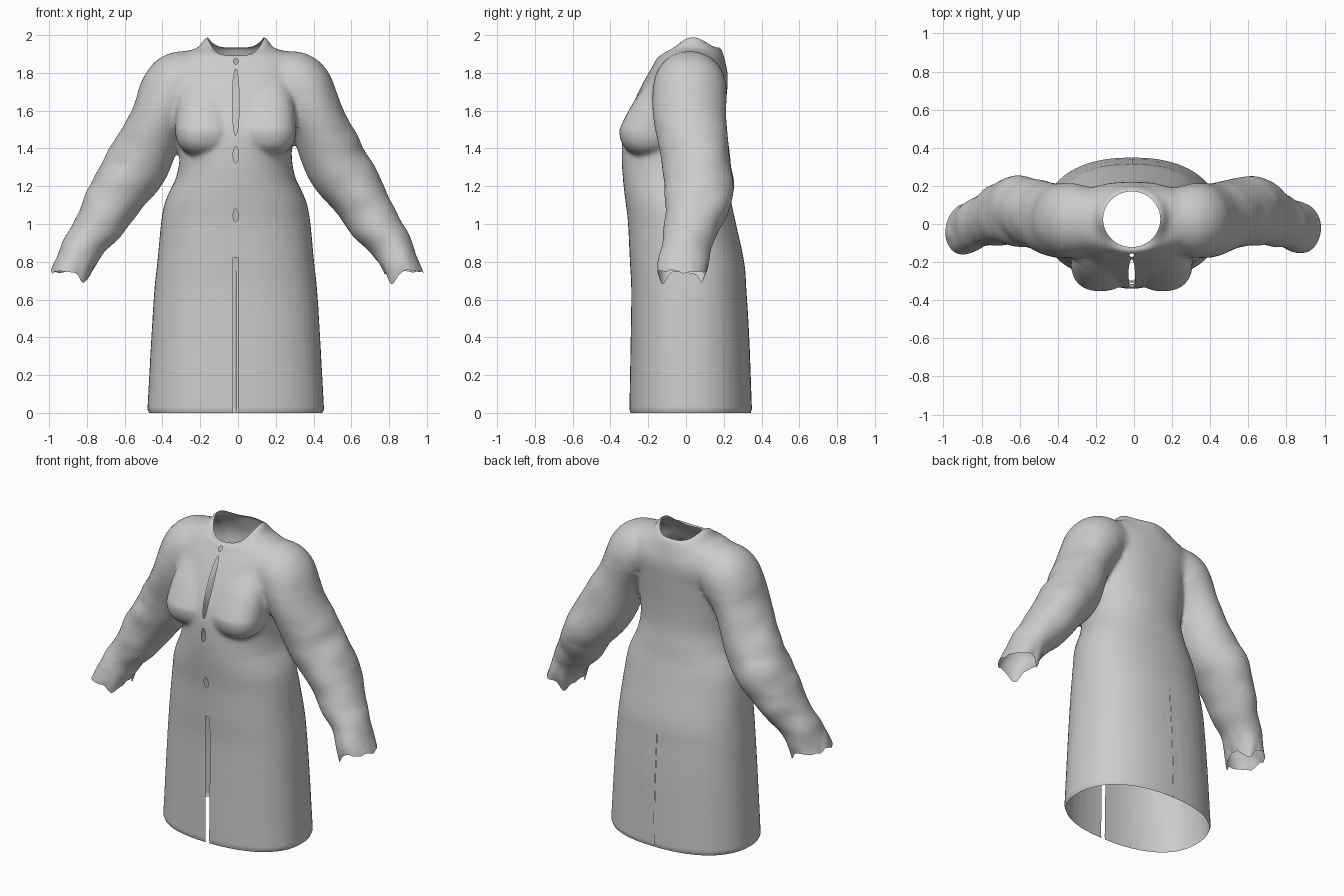
import bpy, bmesh, math
from mathutils import Vector, noise

if "Cube" in bpy.data.objects:
    bpy.data.objects.remove(bpy.data.objects["Cube"])

CX = -0.012     # centre line of the coat
SIDES = 48


def spline(rows, steps=6):
    """Catmull-Rom interpolation through rows of numbers."""
    out = []
    for i in range(len(rows) - 1):
        p = [rows[max(i - 1, 0)], rows[i], rows[i + 1], rows[min(i + 2, len(rows) - 1)]]
        for s in range(steps):
            t = s / steps
            out.append([0.5 * (2 * b + (c - a) * t + (2 * a - 5 * b + 4 * c - d) * t * t
                               + (3 * b - a - 3 * c + d) * t ** 3) for a, b, c, d in zip(*p)])
    return out + [list(rows[-1])]


def loft(bm, rings):
    """Closed tube through a list of rings of points."""
    vs = [[bm.verts.new(p) for p in r] for r in rings]
    for a, b in zip(vs, vs[1:]):
        for i in range(SIDES):
            j = (i + 1) % SIDES
            bm.faces.new((a[i], a[j], b[j], b[i]))
    bm.faces.new(vs[0][::-1])
    bm.faces.new(vs[-1])


def power(v, n):
    return math.copysign(abs(v) ** (2 / n), v)


angles = [2 * math.pi * i / SIDES for i in range(SIDES)]
bm = bmesh.new()

# Skirt, waist, chest and shoulders: height, half width, front y, back y, squareness
body = [(-.1, .475, -.30, .355, 2.3), (0, .469, -.30, .35, 2.3), (.4, .447, -.293, .335, 2.3),
        (.65, .431, -.29, .32, 2.3), (.8, .415, -.297, .308, 2.3), (1.0, .396, -.307, .265, 2.2),
        (1.1, .379, -.318, .243, 2.2), (1.17, .352, -.327, .228, 2.2), (1.25, .315, -.335, .217, 2.2),
        (1.36, .297, -.34, .203, 2.1), (1.5, .305, -.33, .203, 2.2), (1.65, .32, -.275, .213, 2.3),
        (1.78, .34, -.21, .222, 2.4), (1.86, .335, -.16, .197, 2.3), (1.91, .27, -.125, .17, 2.2),
        (1.94, .17, -.05, .12, 2)]
rings = []
for z, w, yf, yb, n in spline(body):
    ring = []
    for a in angles:
        s = power(math.sin(a), n)
        y = 0.01 + s * ((yb - 0.01) if s > 0 else (0.01 - yf))
        ring.append(Vector((CX + w * power(math.cos(a), n), y, z)))
    rings.append(ring)
loft(bm, rings)

# Sleeves: centre x, centre z, radius across, centre y, radius in y
sleeve = spline([(.18, 1.755, .14, .02, .16), (.315, 1.73, .18, .02, .195), (.415, 1.56, .152, .02, .193),
                 (.525, 1.32, .167, .055, .182), (.628, 1.17, .152, .068, .183), (.72, 1.02, .132, .045, .158),
                 (.80, .90, .112, .01, .135), (.86, .80, .1, -.015, .135), (.905, .70, .092, -.03, .135),
                 (.95, .60, .09, -.03, .13)])
for side in (-1, 1):
    rings = []
    for i, (x, z, r, yc, ry) in enumerate(sleeve):
        p, q = sleeve[max(i - 1, 0)], sleeve[min(i + 1, len(sleeve) - 1)]
        t = Vector((q[0] - p[0], q[1] - p[1])).normalized()
        rings.append([Vector((-.004 + side * (x - t.y * r * math.cos(a)), yc + ry * math.sin(a),
                              z + t.x * r * math.cos(a))) for a in angles])
    loft(bm, rings)

# Bust: squarish rounded forms leaning back towards the shoulders
for side in (-1, 1):
    res = bmesh.ops.create_uvsphere(bm, u_segments=32, v_segments=20, radius=1)
    for v in res['verts']:
        p = 2.5
        v.co /= sum(abs(c) ** p for c in v.co) ** (1 / p)
        up = max(v.co.z, 0) * .33
        v.co = Vector((CX + side * .163 + v.co.x * .157, -.19 + v.co.y * .163 + up * .45,
                       1.5 + (up if up else v.co.z * .143)))

bmesh.ops.recalc_face_normals(bm, faces=bm.faces)
mesh = bpy.data.meshes.new("coat")
bm.to_mesh(mesh)
bm.free()
coat = bpy.data.objects.new("coat", mesh)
bpy.context.collection.objects.link(coat)
bpy.context.view_layer.objects.active = coat
coat.select_set(True)

# Fuse the parts into one skin
mod = coat.modifiers.new("fuse", 'REMESH')
mod.mode = 'VOXEL'
mod.voxel_size = 0.0125
bpy.ops.object.modifier_apply(modifier=mod.name)

bm = bmesh.new()
bm.from_mesh(coat.data)


def soften(verts, times):
    for _ in range(times):
        bmesh.ops.smooth_vert(bm, verts=verts, factor=0.5, use_axis_x=True, use_axis_y=True, use_axis_z=True)


# Soften everything a little, and the shoulder and chest blends more
soften(bm.verts[:], 3)
soften([v for v in bm.verts if v.co.z > 1.66], 14)

# Sleeve wrinkles
bm.normal_update()
for v in bm.verts:
    k = min(max((abs(v.co.x) - .42) / .2, 0), 1) if v.co.z > .66 else 0
    if k:
        n = noise.noise(Vector((v.co.x * 6, v.co.y * 6, v.co.z * 9)))
        v.co += v.normal * (n * .011 * k)


def cut(co, no):
    bmesh.ops.bisect_plane(bm, geom=bm.verts[:] + bm.edges[:] + bm.faces[:], plane_co=co, plane_no=no)


def remove(rule):
    bmesh.ops.delete(bm, geom=[f for f in bm.faces if rule(f.calc_center_median())], context='FACES')


# Open hem and cuffs
cut((0, 0, 0), (0, 0, 1))
remove(lambda c: c.z < 0)
cut((0, 0, .75), (0, 0, 1))
remove(lambda c: c.z < .75 and abs(c.x) > .6)


# Oval neck hole with its rim snapped to the oval
def oval(c):
    return math.hypot((c.x - CX) / .15, (c.y - .025) / .146)


remove(lambda c: c.z > 1.78 and oval(c) < 1)
for v in bm.verts:
    if v.is_boundary and v.co.z > 1.78:
        r = oval(v.co)
        v.co.x = CX + (v.co.x - CX) / r
        v.co.y = .025 + (v.co.y - .025) / r
soften([v for v in bm.verts if v.co.z > 1.78 and oval(v.co) < 1.3 and not v.is_boundary], 3)


def slit(z0, z1, half, front=True, lens=True):
    """Opening along the centre line, pointed at both ends if lens."""
    sign = -1 if front else 1
    for x in (CX - half, CX + half):
        cut((x, 0, 0), (1, 0, 0))
    for z in (z0, z1):
        cut((0, 0, z), (0, 0, 1))
    remove(lambda c: abs(c.x - CX) < half and z0 < c.z < z1 and c.y * sign > .08)
    if lens:
        mid, h = (z0 + z1) / 2, (z1 - z0) / 2
        for v in bm.verts:
            if abs(v.co.x - CX) < half + 1e-4 and abs(v.co.z - mid) < h + 1e-4 and v.co.y * sign > .08:
                t = (v.co.z - mid) / h
                v.co.x = CX + (v.co.x - CX) * math.sqrt(max(1 - t * t, .003))


# Front openings and back vent
slit(-.05, .82, .014, lens=False)
slit(1.01, 1.08, .014)
slit(1.32, 1.41, .014)
slit(1.47, 1.82, .018)
slit(1.84, 1.87, .012)
slit(-.05, .75, .001, front=False, lens=False)

# Raised collar, ragged cuffs, rolled hem
for v in bm.verts:
    x, y, z = v.co
    if z > 1.78 and abs(x) < .3:
        near = math.exp(-((oval(v.co) - 1) / .22) ** 2)
        a = math.atan2(y - .025, x - CX)
        target = 1.89 + .045 * (1 + math.sin(a)) / 2 + .075 * math.cos(a) ** 4
        v.co.z += max(target - z, -.03) * near
    if z < .85 and abs(x) > .6:
        k = (.85 - z) / .1
        jag = noise.noise(Vector((x * 22, y * 22, 3))) * .02
        v.co.z += k * (jag - .06 * math.exp(-((abs(x) - .82) / .03) ** 2))
    if z < .02:
        k = 1 - .02 * (1 - z / .02)
        v.co.x, v.co.y = x * k, y * k

bm.to_mesh(coat.data)
bm.free()

cloth = bpy.data.materials.new("grey cloth")
cloth.diffuse_color = (.6, .6, .6, 1)
cloth.use_nodes = True
cloth.node_tree.nodes["Principled BSDF"].inputs["Base Color"].default_value = cloth.diffuse_color
coat.data.materials.clear()
coat.data.materials.append(cloth)
for p in coat.data.polygons:
    p.material_index = 0
bpy.ops.object.shade_smooth_by_angle(angle=math.radians(50))
